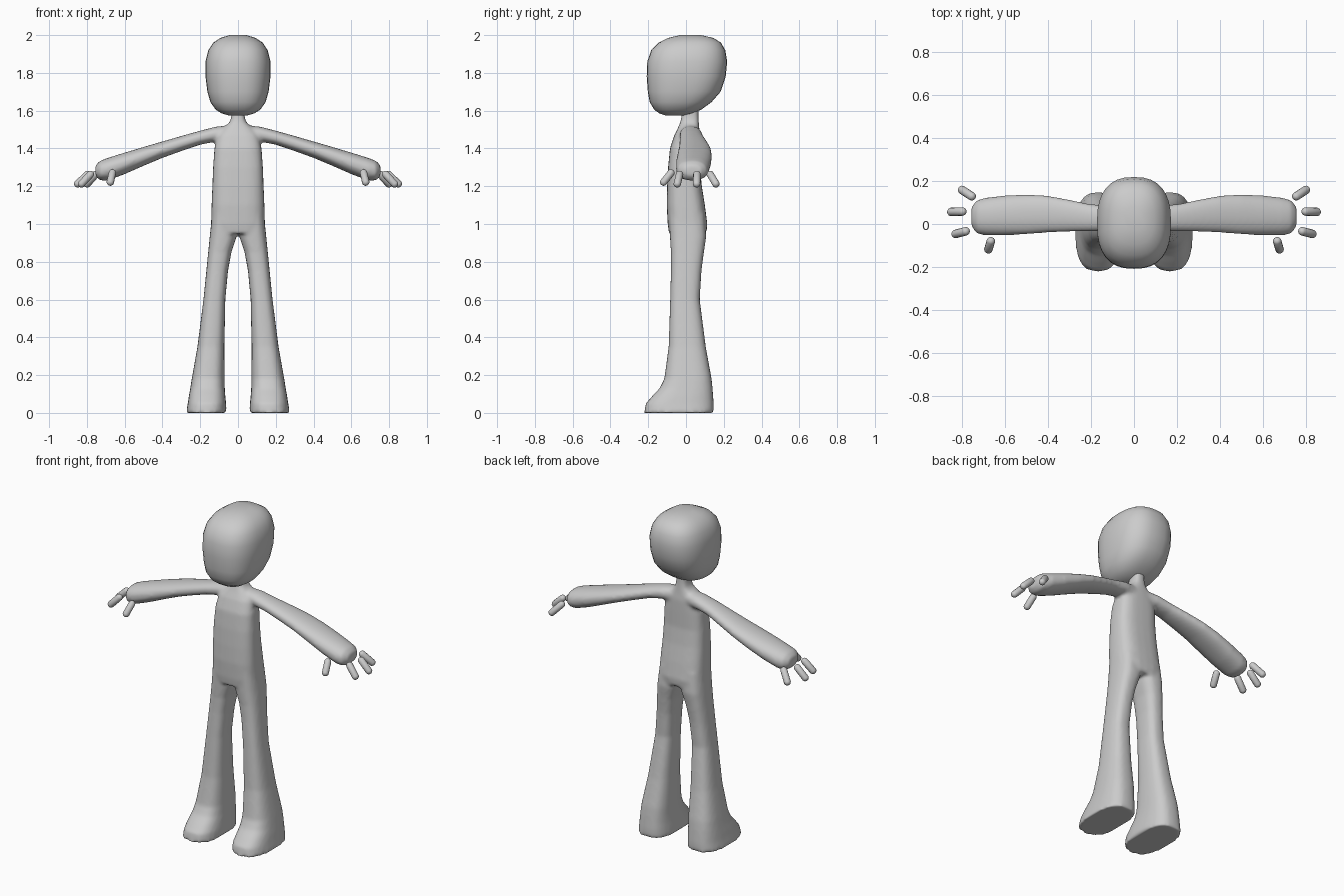
import bpy, bmesh, math
from mathutils import Vector

cube = bpy.data.objects.get("Cube")
if cube:
    bpy.data.objects.remove(cube, do_unlink=True)

grey = bpy.data.materials.new("plain grey")
grey.use_nodes = True
colour = (0.6, 0.6, 0.6, 1)
grey.diffuse_color = colour
grey.node_tree.nodes["Principled BSDF"].inputs["Base Color"].default_value = colour


def loft(bm, rings, place, power=2.4, sides=28):
    """Skin superellipse rings (t, u0, u1, v0, v1); place maps (t, u, v) to a point."""
    loops = []
    for t, u0, u1, v0, v1 in rings:
        loop = []
        for i in range(sides):
            a = math.tau * i / sides
            c, s = math.cos(a), math.sin(a)
            cu = math.copysign(abs(c) ** (2 / power), c)
            cv = math.copysign(abs(s) ** (2 / power), s)
            u = (u0 + u1) / 2 + (u1 - u0) / 2 * cu
            v = (v0 + v1) / 2 + (v1 - v0) / 2 * cv
            loop.append(bm.verts.new(place(t, u, v)))
        loops.append(loop)
    faces = []
    for a, b in zip(loops, loops[1:]):
        for i in range(sides):
            j = (i + 1) % sides
            faces.append(bm.faces.new((a[i], a[j], b[j], b[i])))
    faces += [bm.faces.new(loops[0][::-1]), bm.faces.new(loops[-1])]
    bmesh.ops.recalc_face_normals(bm, faces=faces)


def finish(bm, name):
    mesh = bpy.data.meshes.new(name)
    bm.to_mesh(mesh)
    bm.free()
    mesh.materials.append(grey)
    mesh.shade_smooth()
    obj = bpy.data.objects.new(name, mesh)
    bpy.context.collection.objects.link(obj)
    return obj


def upright(side=1):
    return lambda t, u, v: (side * u, v, t)


def sideways(side):
    return lambda t, u, v: (side * t, u, v)


# Body: torso, neck, legs and arms blended into one skin
body = bmesh.new()
torso = [(0.95, 0.13, -0.09, 0.108), (1.0, 0.143, -0.097, 0.113),
         (1.1, 0.14, -0.102, 0.1), (1.2, 0.136, -0.1, 0.084),
         (1.3, 0.132, -0.095, 0.074), (1.4, 0.125, -0.085, 0.075),
         (1.47, 0.11, -0.062, 0.075), (1.51, 0.075, -0.042, 0.07),
         (1.54, 0.043, -0.03, 0.068), (1.57, 0.035, -0.024, 0.066),
         (1.64, 0.035, -0.024, 0.066)]
loft(body, [(z, -w, w, y0, y1) for z, w, y0, y1 in torso], upright(), 3)

leg = [(0, 0.06, 0.275, -0.222, 0.147), (0.05, 0.063, 0.266, -0.213, 0.147),
       (0.09, 0.067, 0.26, -0.178, 0.144), (0.13, 0.07, 0.253, -0.14, 0.141),
       (0.18, 0.071, 0.245, -0.115, 0.136), (0.35, 0.072, 0.215, -0.092, 0.105),
       (0.6, 0.067, 0.183, -0.084, 0.073), (0.75, 0.053, 0.168, -0.08, 0.082),
       (0.85, 0.035, 0.158, -0.08, 0.095), (0.93, 0.008, 0.15, -0.085, 0.107),
       (1.05, 0, 0.138, -0.09, 0.1)]
arm = [(0.03, -0.03, 0.07, 1.43, 1.525), (0.12, -0.033, 0.085, 1.435, 1.515),
       (0.2, -0.034, 0.092, 1.42, 1.494), (0.3, -0.036, 0.113, 1.386, 1.466),
       (0.4, -0.04, 0.132, 1.35, 1.437), (0.5, -0.048, 0.138, 1.308, 1.408),
       (0.6, -0.053, 0.133, 1.264, 1.378), (0.69, -0.053, 0.122, 1.23, 1.35),
       (0.73, -0.045, 0.11, 1.23, 1.335), (0.755, -0.01, 0.08, 1.255, 1.31)]
for side in (1, -1):
    loft(body, leg, upright(side), 2.7)
    loft(body, arm, sideways(side), 2.2)
body = finish(body, "body")
skin = body.modifiers.new("blend", 'REMESH')
skin.mode = 'VOXEL'
skin.voxel_size = 0.01
skin.use_smooth_shade = True
relax = body.modifiers.new("relax", 'SMOOTH')
relax.factor = 0.5
relax.iterations = 7

# Head: egg shape with a straight face and a sloping nape
head = bmesh.new()
levels = [(1.575, 0.05, -0.11, -0.01), (1.585, 0.085, -0.14, 0.03),
          (1.605, 0.118, -0.168, 0.08), (1.645, 0.146, -0.192, 0.135),
          (1.7, 0.162, -0.202, 0.183), (1.78, 0.172, -0.208, 0.21),
          (1.86, 0.172, -0.205, 0.218), (1.92, 0.157, -0.184, 0.208),
          (1.96, 0.131, -0.145, 0.185), (1.985, 0.094, -0.095, 0.145),
          (2.0, 0.045, -0.03, 0.08)]
loft(head, [(z, -w, w, y0, y1) for z, w, y0, y1 in levels], upright(), 2.5, 32)
finish(head, "head")

# Floating fingers: small capsules given by their inner and outer ends
fingers = {"thumb": ((0.665, -0.08, 1.27), (0.676, -0.118, 1.222)),
           "front_finger": ((0.782, -0.034, 1.262), (0.828, -0.046, 1.213)),
           "middle_finger": ((0.797, 0.058, 1.262), (0.848, 0.056, 1.213)),
           "back_finger": ((0.754, 0.129, 1.262), (0.798, 0.158, 1.213))}
for side, label in ((1, "left"), (-1, "right")):
    for name, (start, end) in fingers.items():
        a, b = (Vector((side * p[0], p[1], p[2])) for p in (start, end))
        bm = bmesh.new()
        bmesh.ops.create_uvsphere(bm, u_segments=12, v_segments=9, radius=0.02)
        for v in bm.verts:
            v.co.z += math.copysign((b - a).length / 2, v.co.z)
        obj = finish(bm, label + "_" + name)
        obj.location = (a + b) / 2
        obj.rotation_mode = 'QUATERNION'
        obj.rotation_quaternion = (b - a).to_track_quat('Z', 'Y')
